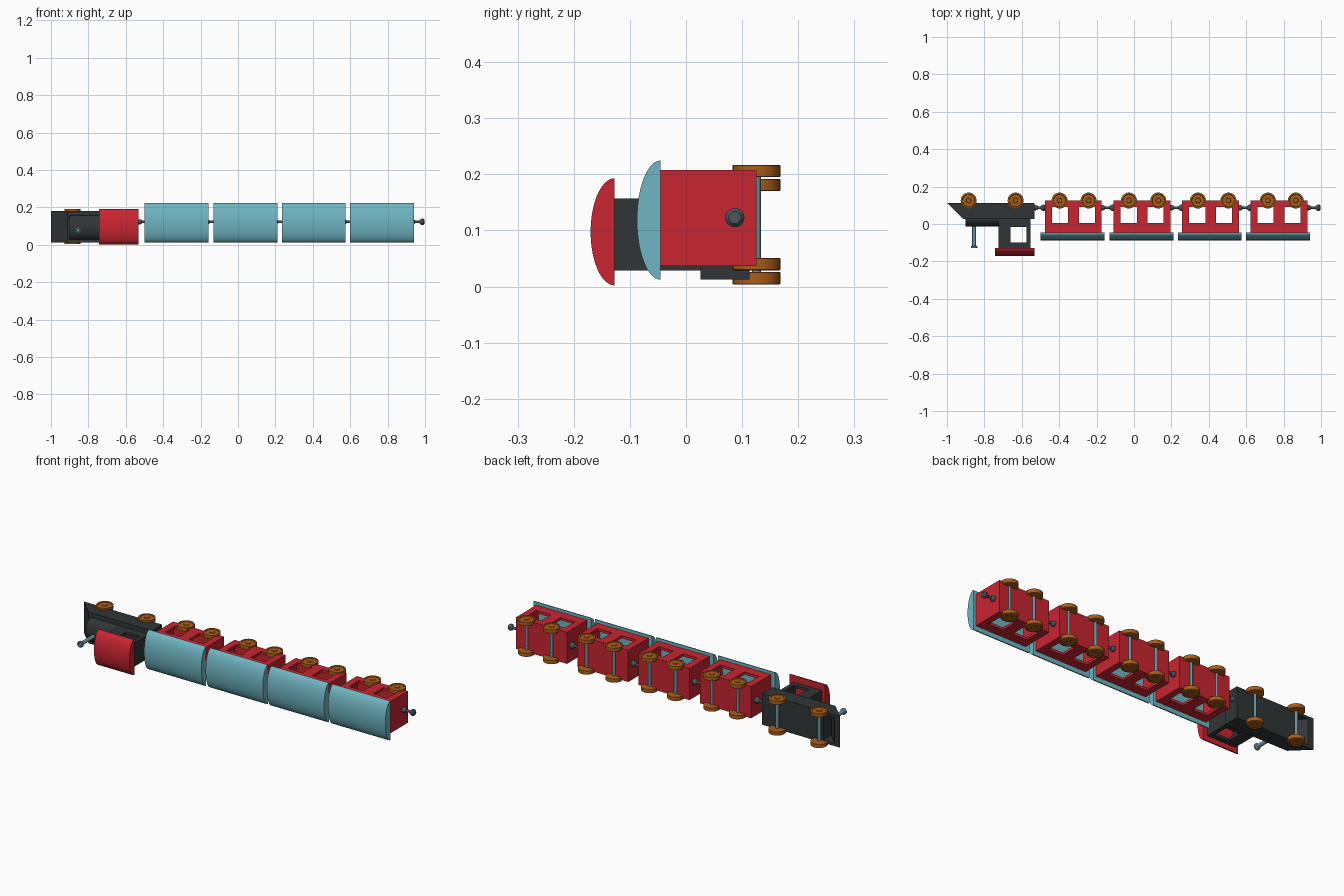
import bpy, bmesh, math
from mathutils import Matrix, Vector

if "Cube" in bpy.data.objects:
    bpy.data.objects.remove(bpy.data.objects["Cube"])


def material(name, rgb):
    m = bpy.data.materials.new(name)
    m.diffuse_color = (*rgb, 1)
    m.use_nodes = True
    m.node_tree.nodes["Principled BSDF"].inputs["Base Color"].default_value = m.diffuse_color
    return m


RED = material("red_paint", (0.58, 0.018, 0.03))
TEAL = material("teal_paint", (0.16, 0.46, 0.54))
BLACK = material("black_paint", (0.03, 0.036, 0.038))
WOOD = material("wheel_wood", (0.40, 0.11, 0.01))
STEEL = material("steel", (0.07, 0.09, 0.10))
AXLE = material("axle_steel", (0.16, 0.30, 0.36))


def finish(name, bm, mat, smooth=None):
    bmesh.ops.recalc_face_normals(bm, faces=bm.faces)
    me = bpy.data.meshes.new(name)
    bm.to_mesh(me)
    bm.free()
    me.materials.append(mat)
    ob = bpy.data.objects.new(name, me)
    bpy.context.collection.objects.link(ob)
    bpy.ops.object.select_all(action='DESELECT')
    ob.select_set(True)
    bpy.context.view_layer.objects.active = ob
    if smooth:
        bpy.ops.object.shade_smooth_by_angle(angle=math.radians(smooth))
    return ob


def extrude(name, pts, offset, mat, smooth=None):
    """Closed 3D outline pushed along an offset vector."""
    bm = bmesh.new()
    face = bm.faces.new([bm.verts.new(p) for p in pts])
    new = bmesh.ops.extrude_face_region(bm, geom=[face])["geom"]
    bmesh.ops.translate(bm, vec=offset, verts=[v for v in new if isinstance(v, bmesh.types.BMVert)])
    return finish(name, bm, mat, smooth)


def box(name, x0, x1, y0, y1, z0, z1, mat):
    pts = [(x0, y0, z0), (x1, y0, z0), (x1, y1, z0), (x0, y1, z0)]
    return extrude(name, pts, (0, 0, z1 - z0), mat)


def lathe(name, profile, origin, axis, mat, sides=32):
    """Profile of (distance along axis, radius) turned about the axis."""
    bm = bmesh.new()
    rings = []
    for t, r in profile:
        rings.append([bm.verts.new((r * math.cos(2 * math.pi * i / sides),
                                    r * math.sin(2 * math.pi * i / sides), t)) for i in range(sides)])
    for a, b in zip(rings, rings[1:]):
        for i in range(sides):
            j = (i + 1) % sides
            bm.faces.new((a[i], a[j], b[j], b[i]))
    bm.faces.new(rings[0])
    bm.faces.new(rings[-1])
    rot = Vector((0, 0, 1)).rotation_difference(Vector(axis)).to_matrix().to_4x4()
    bm.transform(Matrix.Translation(origin) @ rot)
    return finish(name, bm, mat, 35)


def cut(target, cutters):
    for c in cutters:
        m = target.modifiers.new("cut", 'BOOLEAN')
        m.operation, m.solver, m.object = 'DIFFERENCE', 'EXACT', c
        bpy.context.view_layer.objects.active = target
        bpy.ops.object.modifier_apply(modifier=m.name)
        bpy.data.objects.remove(c, do_unlink=True)


def dome(name, x0, x1, y_base, height, zc, half, mat):
    """Half-elliptical bar along x, bulging toward -y."""
    pts = [(x0, y_base - height * math.sin(math.pi * i / 32),
            zc + half * math.cos(math.pi * i / 32)) for i in range(33)]
    return extrude(name, pts, (x1 - x0, 0, 0), mat, 30)


def wheelset(name, x, zc):
    y = 0.1255
    lathe(name + "_axle", [(0, 0.008), (0.17, 0.008)], (x, y, zc - 0.085), (0, 0, 1), AXLE, 16)
    prof = [(0, 0.034), (0, 0.041), (0.001, 0.0425), (0.021, 0.0425), (0.022, 0.041),
            (0.022, 0.034), (0.019, 0.032), (0.019, 0.014), (0.022, 0.012), (0.022, 0.004)]
    for side, s in (("left", 1), ("right", -1)):
        lathe(f"{name}_wheel_{side}", prof, (x, y, zc + s * 0.072), (0, 0, s), WOOD)


def coupler(name, x, length):
    # dumbbell-shaped pin
    prof = [(-0.01, 0.013), (0.008, 0.014), (0.015, 0.012), (0.02, 0.007), (length - 0.028, 0.007),
            (length - 0.022, 0.013), (length - 0.015, 0.017), (length - 0.007, 0.017), (length, 0.011)]
    lathe(name, prof, (x, 0.087, 0.123), (1, 0, 0), STEEL, 24)


# carriages: (centre x, wheel x positions)
cars = [(-0.325, (-0.398, -0.243)), (0.043, (-0.027, 0.13)),
        (0.409, (0.342, 0.505)), (0.775, (0.716, 0.865))]
for n, (cx, wheels) in enumerate(cars, 1):
    name = f"carriage_{n}"
    body = box(name + "_body", cx - 0.152, cx + 0.152, -0.047, 0.126, 0.037, 0.208, RED)
    t = 0.014
    cutters = [box("cavity", cx - 0.152 + t, cx + 0.152 - t, -0.1, 0.126 - t, 0.037 + t, 0.208 - t, RED)]
    for a in (-0.114, 0.03):
        cutters.append(box("window", cx + a, cx + a + 0.086, 0.005, 0.09, -0.1, 0.4, RED))
    cut(body, cutters)
    dome(name + "_roof", cx - 0.175, cx + 0.167, -0.0455, 0.042, 0.1185, 0.106, TEAL)
    for k, wx in enumerate(wheels, 1):
        wheelset(f"{name}_axle_{k}", wx, 0.123)
    coupler(name + "_coupler", cx + 0.152, 0.07)

# engine chassis with sloping nose, hollowed underneath the nose
chassis = extrude("engine_chassis", [(-1, 0.113, 0.013), (-0.912, 0.026, 0.013),
                  (-0.533, 0.026, 0.013), (-0.533, 0.113, 0.013)], (0, 0, 0.169), BLACK)
cut(chassis, [extrude("nose_hollow", [(-0.975, 0.12, 0.028), (-0.9, 0.045, 0.028),
              (-0.9, 0.12, 0.028)], (0, 0, 0.139), BLACK)])

# engine boiler, cab and cab roof
dome("engine_boiler", -0.9, -0.72, 0.028, 0.041, 0.093, 0.064, BLACK)
cab = box("engine_cab", -0.724, -0.553, -0.129, 0.03, 0.029, 0.157, BLACK)
cut(cab, [box("cab_cavity", -0.71, -0.567, -0.2, 0.015, 0.043, 0.143, BLACK),
          box("cab_window", -0.66, -0.575, -0.1, -0.016, -0.1, 0.3, BLACK)])
dome("engine_cab_roof", -0.742, -0.531, -0.127, 0.043, 0.0975, 0.0955, RED)

# funnel
lathe("engine_funnel", [(0, 0.010), (0.115, 0.010), (0.12, 0.017), (0.128, 0.017), (0.128, 0.011),
      (0.122, 0.009)], (-0.855, 0, 0.08), (0, -1, 0), AXLE, 24)

# engine running gear
for k, wx in enumerate((-0.884, -0.633), 1):
    wheelset(f"engine_axle_{k}", wx, 0.098)
coupler("engine_coupler", -0.533, 0.06)
